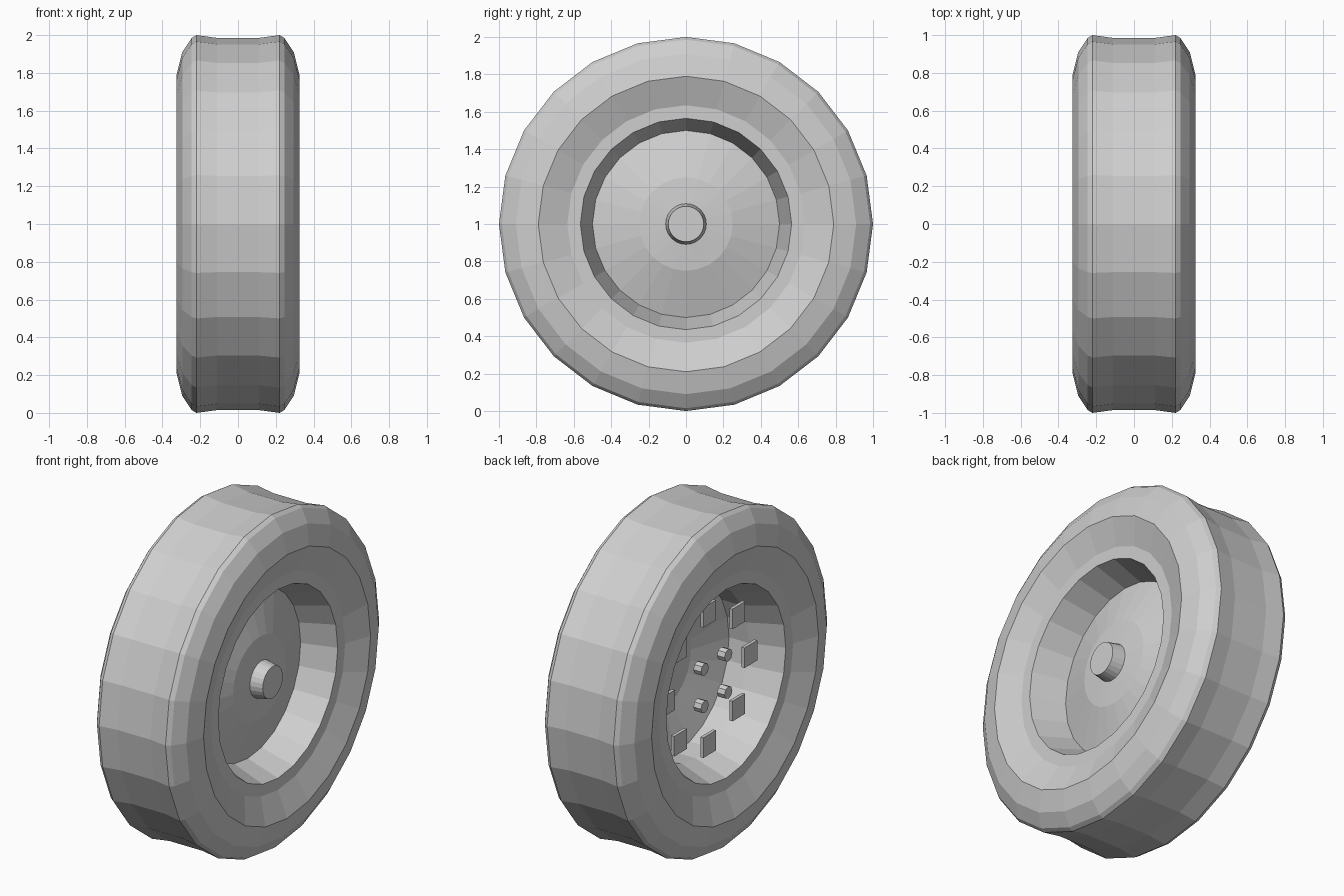
import bpy, bmesh, math
from mathutils import Matrix

old = bpy.data.objects.get("Cube")
if old:
    bpy.data.objects.remove(old, do_unlink=True)

SIDES = 24
CENTRE = 1.0  # axle height

grey = bpy.data.materials.new("light_grey")
grey.use_nodes = True
grey.diffuse_color = (0.62, 0.62, 0.62, 1)
grey.node_tree.nodes["Principled BSDF"].inputs["Base Color"].default_value = grey.diffuse_color


def finish(name, bm):
    bmesh.ops.remove_doubles(bm, verts=bm.verts, dist=0.0001)
    bmesh.ops.recalc_face_normals(bm, faces=bm.faces)
    mesh = bpy.data.meshes.new(name)
    bm.to_mesh(mesh)
    bm.free()
    mesh.materials.append(grey)
    obj = bpy.data.objects.new(name, mesh)
    bpy.context.collection.objects.link(obj)
    obj.location.z = CENTRE
    return obj


def lathe(name, profile):
    """Spin an (x, radius) profile around the axle."""
    bm = bmesh.new()
    verts = [bm.verts.new((x, 0, r)) for x, r in profile]
    edges = [bm.edges.new(pair) for pair in zip(verts, verts[1:])]
    bmesh.ops.spin(bm, geom=verts + edges, cent=(0, 0, 0), axis=(1, 0, 0),
                   angle=math.tau, steps=SIDES, use_merge=True)
    return finish(name, bm)


def both_sides(half):
    """Mirror a profile that runs from the +x edge towards the middle."""
    return half + [(-x, r) for x, r in reversed(half)]


# Tyre: sidewalls, shoulders and slightly hollow tread
lathe("tyre", both_sides([(0.265, 0.635), (0.325, 0.79), (0.295, 0.91),
                          (0.245, 0.985), (0.22, 1.0), (0.11, 0.985)]))

# Rim: flat lips and a barrel narrowing to the middle
lathe("rim", both_sides([(0.265, 0.635), (0.265, 0.565), (0.065, 0.5)]))

# Domed wheel disc and tapered axle cap
lathe("wheel_disc", [(0.065, 0.5), (0.143, 0.25), (0.155, 0.11), (0.155, 0)])
lathe("axle_cap", [(0.15, 0), (0.15, 0.11), (0.23, 0.095), (0.23, 0)])

# Square plates in a ring on the inner side
for i in range(8):
    a = math.tau * i / 8
    bm = bmesh.new()
    place = Matrix.Translation((-0.147, 0.39 * math.sin(a), 0.39 * math.cos(a)))
    bmesh.ops.create_cube(bm, size=1, matrix=place @ Matrix.Diagonal((0.02, 0.12, 0.12, 1)))
    finish(f"inner_plate_{i + 1}", bm)

# Four wheel bolts on the inner side
for i in range(4):
    a = math.tau * (i + 0.5) / 4
    bm = bmesh.new()
    place = Matrix.Translation((-0.178, 0.158 * math.sin(a), 0.158 * math.cos(a)))
    bmesh.ops.create_cone(bm, cap_ends=True, segments=8, radius1=0.037, radius2=0.037,
                          depth=0.05, matrix=place @ Matrix.Rotation(math.pi / 2, 4, 'Y'))
    finish(f"wheel_bolt_{i + 1}", bm)
